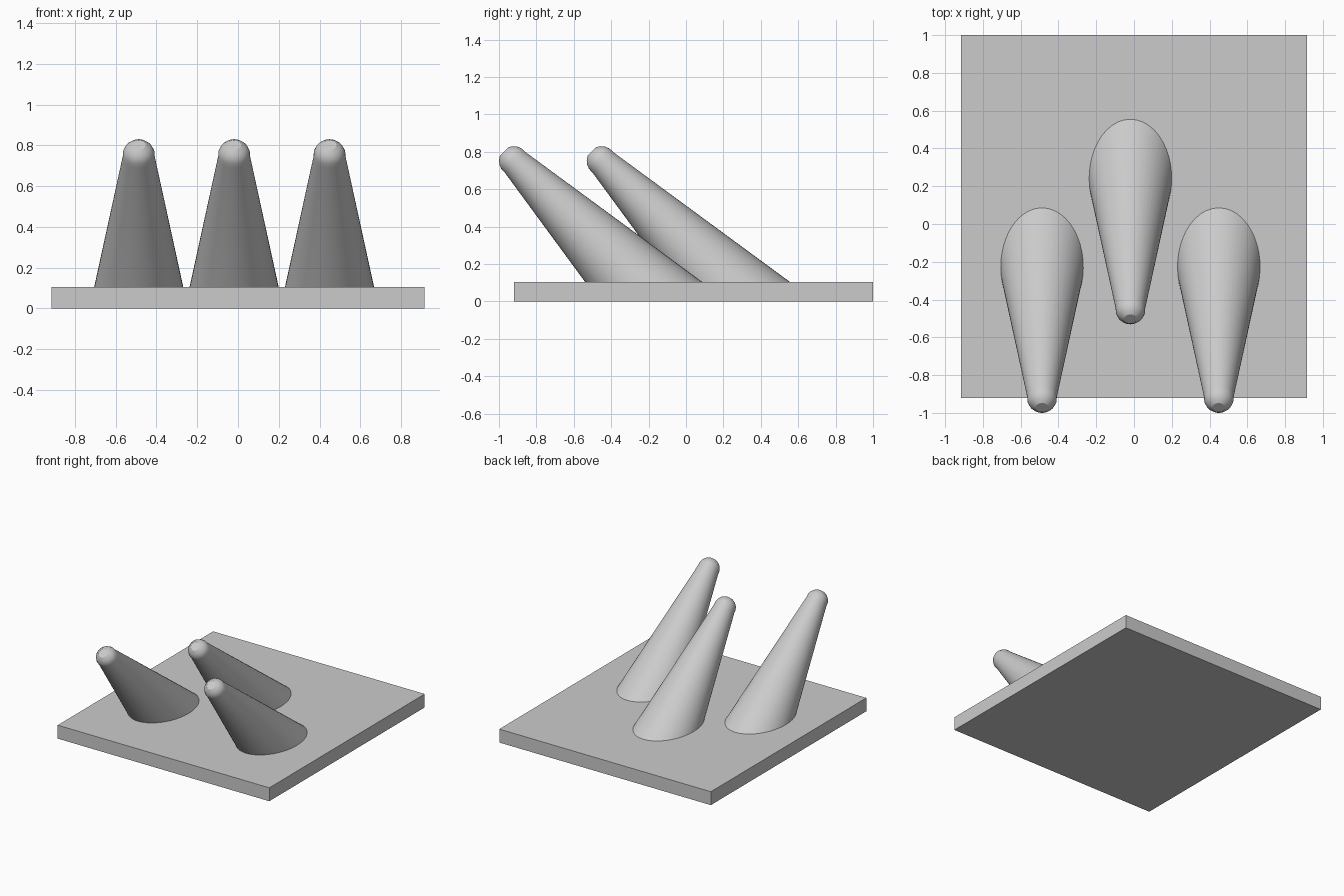
import bpy, bmesh, math
from mathutils import Matrix

if "Cube" in bpy.data.objects:
    bpy.data.objects.remove(bpy.data.objects["Cube"])

grey = bpy.data.materials.new("grey")
grey.diffuse_color = (0.6, 0.6, 0.6, 1)
grey.use_nodes = True
grey.node_tree.nodes["Principled BSDF"].inputs["Base Color"].default_value = grey.diffuse_color

PLATE_TOP = 0.105


def make_object(name, bm):
    mesh = bpy.data.meshes.new(name)
    bm.to_mesh(mesh)
    bm.free()
    mesh.materials.append(grey)
    obj = bpy.data.objects.new(name, mesh)
    bpy.context.collection.objects.link(obj)
    return obj


# Flat base plate
bm = bmesh.new()
bmesh.ops.create_cube(bm, size=1)
bmesh.ops.scale(bm, vec=(1.83, 1.92, PLATE_TOP), verts=bm.verts)
bmesh.ops.translate(bm, vec=(0, 0.04, PLATE_TOP / 2), verts=bm.verts)
make_object("base_plate", bm)


# Tapered peg with a rounded tip, leaning 45 degrees forward and cut off at the plate
def peg(name, x, y, z=0.751, r=0.079, taper=math.radians(8.55), sides=48, length=1.4):
    profile = [(r * math.sin(a), r * math.cos(a))
               for a in (math.radians(d) for d in (25, 42, 60, 78))]
    profile.append((r * math.cos(taper), -r * math.sin(taper)))
    profile.append((r / math.cos(taper) + length * math.tan(taper), -length))
    bm = bmesh.new()
    rings = []
    for radius, h in profile:
        rings.append([bm.verts.new((radius * math.cos(t), radius * math.sin(t), h))
                      for t in (2 * math.pi * i / sides for i in range(sides))])
    bm.faces.new(rings[0])
    for a, b in zip(rings, rings[1:]):
        for i in range(sides):
            j = (i + 1) % sides
            bm.faces.new((a[i], b[i], b[j], a[j]))
    bm.transform(Matrix.Translation((x, y, z)) @ Matrix.Rotation(math.radians(45), 4, 'X'))
    bmesh.ops.bisect_plane(bm, geom=bm.verts[:] + bm.edges[:] + bm.faces[:],
                           plane_co=(0, 0, PLATE_TOP - 0.002), plane_no=(0, 0, 1),
                           clear_inner=True)
    bmesh.ops.holes_fill(bm, edges=[e for e in bm.edges if e.is_boundary])
    bmesh.ops.recalc_face_normals(bm, faces=bm.faces)
    obj = make_object(name, bm)
    bpy.ops.object.select_all(action='DESELECT')
    obj.select_set(True)
    bpy.context.view_layer.objects.active = obj
    bpy.ops.object.shade_smooth_by_angle(angle=math.radians(30))


peg("left_peg", -0.487, -0.921)
peg("middle_peg", -0.019, -0.452)
peg("right_peg", 0.449, -0.921)
